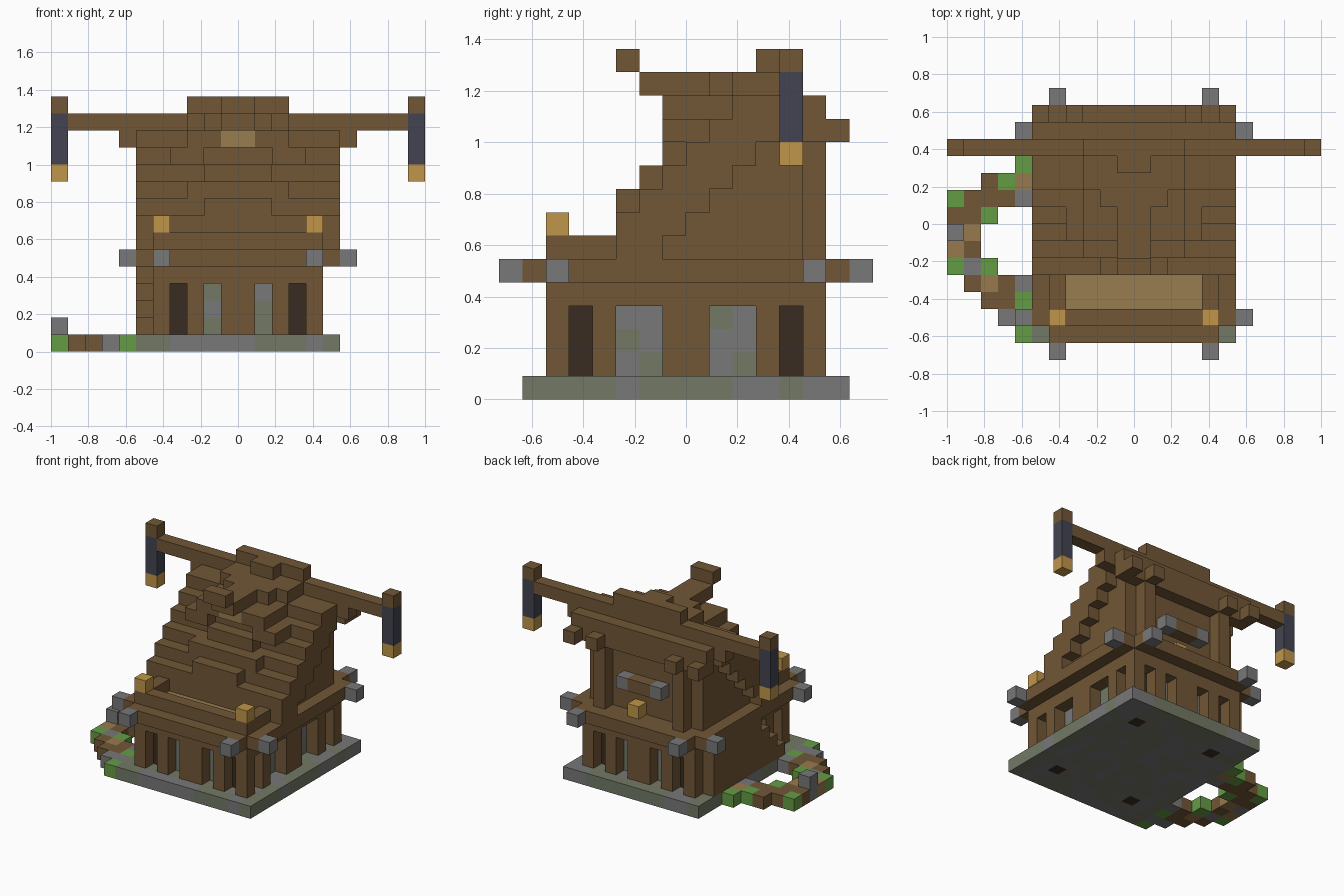
import bpy, bmesh, random
from mathutils import Matrix, Vector

cube = bpy.data.objects.get("Cube")
if cube:
    bpy.data.objects.remove(cube, do_unlink=True)
random.seed(4)
U = 1 / 11  # size of one block


def material(name, *rgb):
    lin = [((c / 255 + 0.055) / 1.055) ** 2.4 for c in rgb]
    m = bpy.data.materials.new(name)
    m.use_nodes = True
    m.diffuse_color = (*lin, 1)
    m.node_tree.nodes["Principled BSDF"].inputs["Base Color"].default_value = (*lin, 1)
    return m


WOOD = material("brown wood", 113, 87, 54)
PALE = material("pale wood", 152, 125, 81)
DARK = material("dark wood", 58, 44, 34)
GOLD = material("lamp gold", 192, 149, 74)
NAVY = material("navy banner", 68, 68, 82)
STONE = material("grey stone", 120, 120, 120)
MOSS = material("mossy stone", 114, 121, 102)
GRASS = material("green grass", 101, 156, 69)
SOIL = material("path soil", 153, 122, 78)


def blocks(name, mats, boxes):
    """One object from boxes (x0, x1, y0, y1, z0, z1[, material index]) in block units."""
    bm = bmesh.new()
    for b in boxes:
        lo, hi = Vector(b[0:6:2]) * U, Vector(b[1:6:2]) * U
        mat = Matrix.Translation((lo + hi) / 2) @ Matrix.Diagonal((*(hi - lo), 1))
        verts = bmesh.ops.create_cube(bm, size=1, matrix=mat)["verts"]
        for f in {f for v in verts for f in v.link_faces}:
            f.material_index = b[6] if len(b) > 6 else 0
    me = bpy.data.meshes.new(name)
    bm.to_mesh(me)
    bm.free()
    for m in mats:
        me.materials.append(m)
    ob = bpy.data.objects.new(name, me)
    bpy.context.collection.objects.link(ob)


def mirror(boxes, axis=0):
    """Boxes plus their copies mirrored on x (0) or y (2)."""
    out = list(boxes)
    for b in boxes:
        c = list(b)
        c[axis], c[axis + 1] = -b[axis + 1], -b[axis]
        out.append(tuple(c))
    return out


def both(boxes):
    return mirror(mirror(boxes), 2)


# Mottled stone base, with the corner posts passing through it
posts = both([(3, 4, 4, 5, 0, 4)])
holes = {(b[0], b[2]) for b in posts}
blocks("stone_base", [STONE, MOSS],
       [(x, x + 1, y, y + 1, 0, 1, int(random.random() < (0.8 if x == 5 else 0.5)))
        for x in range(-6, 6) for y in range(-7, 7) if (x, y) not in holes])
blocks("corner_posts", [DARK], posts)

# Ground floor walls with narrow openings and stone set behind them
blocks("front_and_back_walls", [WOOD],
       both([(4, 5, 5, 6, 1, 4), (2, 3, 5, 6, 1, 4), (0, 1, 5, 6, 1, 4)]))
blocks("side_walls", [WOOD], both([(4, 5, 3, 4, 1, 4), (4, 5, 0, 1, 1, 4)]))
# Entry steps climbing along the right side
blocks("right_steps", [WOOD],
       [(-6, -5, y, y + 1, 1, min(y + 6, 5)) for y in range(-4, 5)])
# Each string lists stone (s) or moss (m) from the bottom up
slits = []
for at, kinds in {-2: "msm", 1: "mms"}.items():
    slits += mirror([(at, at + 1, -5, -4, z, z + 1, "sm".index(k))
                     for z, k in enumerate(kinds, 1)], 2)
for at, kinds in {-3: "sms", -2: "mss", 1: "ssm", 2: "mss"}.items():
    slits += mirror([(3, 4, at, at + 1, z, z + 1, "sm".index(k))
                     for z, k in enumerate(kinds, 1)])
blocks("stone_infill", [STONE, MOSS], slits)
blocks("wall_plate", [WOOD], [(-5, 5, -6, 6, 4, 5)])

# Eave slab with stone beam ends
blocks("eave_slab", [WOOD], [(-6, 6, -6, 6, 5, 6), (-5, 5, -7, -6, 5, 6), (-5, 5, 6, 7, 5, 6)])
blocks("beam_ends", [STONE], both([(4, 5, 7, 8, 5, 6), (6, 7, 5, 6, 5, 6)]))

# Front balcony
blocks("balcony_floor", [PALE], [(-4, 4, -5, -3, 6, 6.05)])
blocks("balcony_rails", [WOOD],
       [(-5, 5, -6, -5, 6, 7)] + mirror([(4, 5, -5, -3, 6, 7)]))
blocks("balcony_lamps", [GOLD], mirror([(4, 5, -6, -5, 7, 8)]))

# Stepped roof: one course per block of height, with an overhanging edge
blocks("stepped_roof", [WOOD], [(-5, 5, max(k - 10, -3), 5, k, k + 1) for k in range(6, 13)])
blocks("roof_edges", [WOOD],
       mirror([(5, 6, max(k - 10, -3), min(k - 7, 5), k, k + 1) for k in range(6, 13)]))

# Central dormer: stepped front under a gable whose courses run back into the roof
blocks("dormer_tower", [WOOD],
       [(-2, 2, -3, 3, 6, 9), (-3, 3, -2, 3, 9, 10), (-2, 2, -1, 3, 10, 11), (-2, 2, 0, 3, 11, 12)])
blocks("dormer_window", [PALE], [(-1, 1, -1, 2, 12, 13)])
blocks("dormer_gable", [WOOD],
       mirror([(2, 4, -1, 2, 11, 12), (1, 3, -1, 2, 12, 13)])
       + [(-1, 1, -2, 1, 13, 14), (-2, 2, 1, 2, 13, 14), (-3, 3, 2, 4, 13, 14)])
blocks("finial", [WOOD], [(-1, 1, -3, -2, 14, 15)])

# Back wall posts, top band, beam ends and details
blocks("back_posts", [WOOD], mirror([(3, 4, 5, 6, 6, 11)]))
blocks("back_band", [WOOD], [(-6, 6, 5, 6, 11, 13)])
blocks("rafter_ends", [WOOD],
       mirror([(3, 4, 6, 7, 11, 12), (5, 6, 6, 7, 11, 12), (6, 7, 4, 5, 12, 13)]))
blocks("back_sill", [WOOD, STONE], [(-1, 1, 5, 6, 8, 9)] + mirror([(1, 2, 5, 6, 8, 9, 1)]))
blocks("back_lamp", [GOLD], [(0, 1, 5, 6, 6, 7)])

# Ridge and the long beam carrying hanging banners
blocks("ridge", [WOOD], [(-3, 3, 4, 5, 14, 15), (-1, 1, 3, 4, 14, 15)])
blocks("long_beam", [WOOD], [(-10, 10, 4, 5, 13, 14)])
blocks("beam_caps", [WOOD], mirror([(10, 11, 4, 5, 14, 15)]))
blocks("banners", [NAVY], mirror([(10, 11, 4, 5, 11, 14)]))
blocks("banner_lamps", [GOLD], mirror([(10, 11, 4, 5, 10, 11)]))

# Curved garden path: each row is a start column and a string of ground types
rows = {3: (-7, "g"), 2: (-9, "wgt"), 1: (-11, "gwwws"), 0: (-11, "wwg"),
        -1: (-11, "st"), -2: (-11, "tw"), -3: (-11, "gsg"), -4: (-10, "wtws"),
        -5: (-9, "wwg"), -6: (-8, "ss"), -7: (-7, "g")}
path = [(x0 + i, x0 + i + 1, y, y + 1, 0, 1, "gwts".index(c))
        for y, (x0, kinds) in rows.items() for i, c in enumerate(kinds)]
path.append((-11, -10, -1, 0, 1, 2, 3))
blocks("garden_path", [GRASS, WOOD, SOIL, STONE], path)
